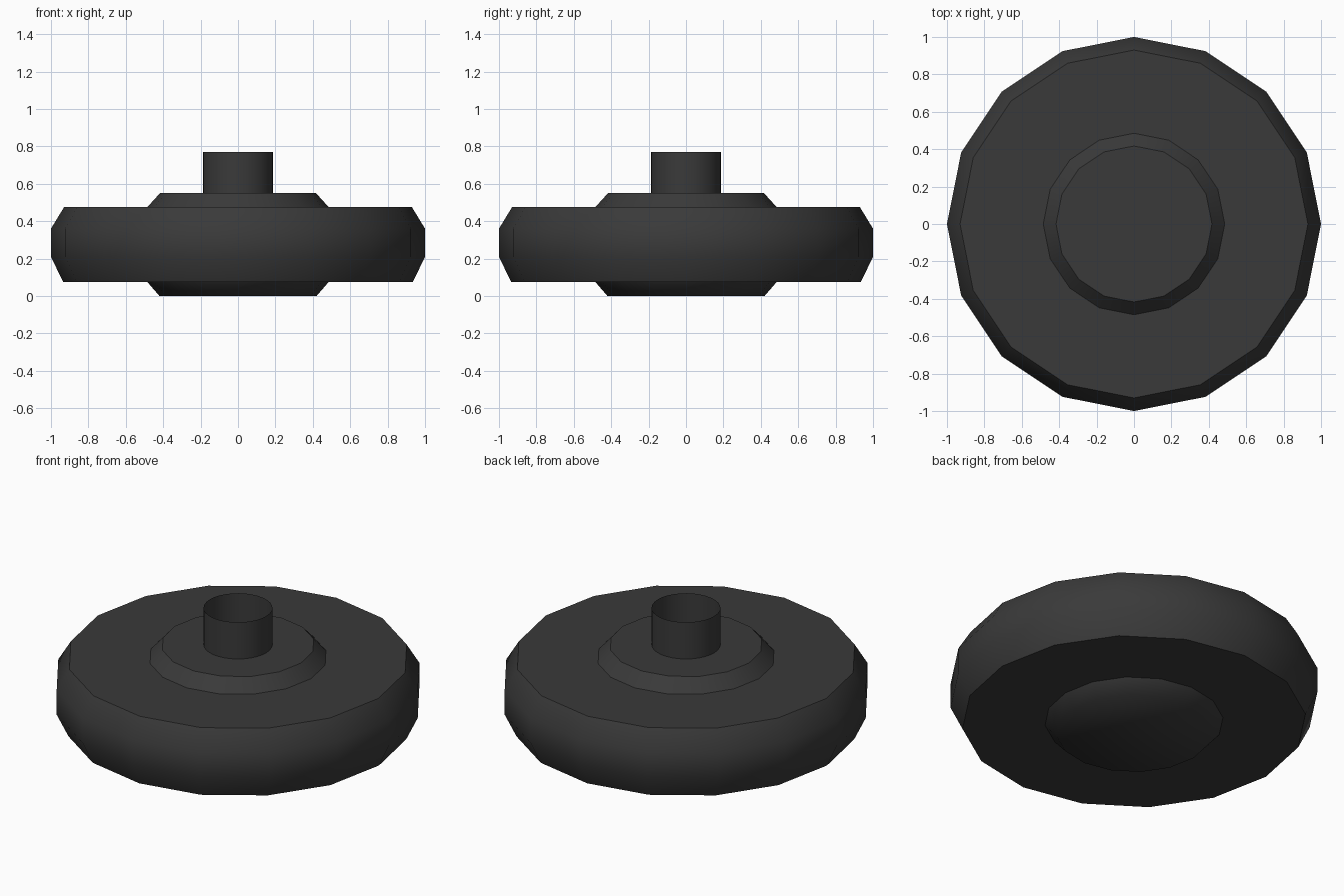
import bpy, bmesh, math

if "Cube" in bpy.data.objects:
    bpy.data.objects.remove(bpy.data.objects["Cube"])

rubber = bpy.data.materials.new("dark_grey")
rubber.diffuse_color = (0.042, 0.042, 0.042, 1)
rubber.use_nodes = True
rubber.node_tree.nodes["Principled BSDF"].inputs["Base Color"].default_value = rubber.diffuse_color


def lathe(name, profile, sides, angle, cap_bottom=False, cap_top=False):
    """Spin a bottom-to-top list of (radius, z) around the z axis."""
    bm = bmesh.new()
    rings = []
    for r, z in profile:
        rings.append([bm.verts.new((r * math.cos(2 * math.pi * i / sides),
                                    r * math.sin(2 * math.pi * i / sides), z))
                      for i in range(sides)])
    for a, b in zip(rings, rings[1:]):
        for i in range(sides):
            j = (i + 1) % sides
            bm.faces.new((a[i], a[j], b[j], b[i]))
    if cap_bottom:
        bm.faces.new(rings[0][::-1])
    if cap_top:
        bm.faces.new(rings[-1])
    mesh = bpy.data.meshes.new(name)
    bm.to_mesh(mesh)
    bm.free()
    mesh.materials.append(rubber)
    ob = bpy.data.objects.new(name, mesh)
    bpy.context.collection.objects.link(ob)
    bpy.ops.object.select_all(action='DESELECT')
    ob.select_set(True)
    bpy.context.view_layer.objects.active = ob
    bpy.ops.object.shade_smooth_by_angle(angle=math.radians(angle))
    return ob


# Wide tyre with chamfered tread and flat side walls
lathe("tyre", [(0.485, 0.075), (0.935, 0.075), (1.0, 0.21),
               (1.0, 0.36), (0.93, 0.475), (0.485, 0.475)], 16, 40)

# Softly shaded hub cap underneath
lathe("lower_hub", [(0.42, 0.0), (0.485, 0.075)], 16, 70, cap_bottom=True)

# Crisp bevelled hub on top
lathe("upper_hub", [(0.485, 0.475), (0.417, 0.55)], 16, 30, cap_top=True)

# Open axle tube
lathe("axle_tube", [(0.187, 0.55), (0.187, 0.77)], 32, 40)
